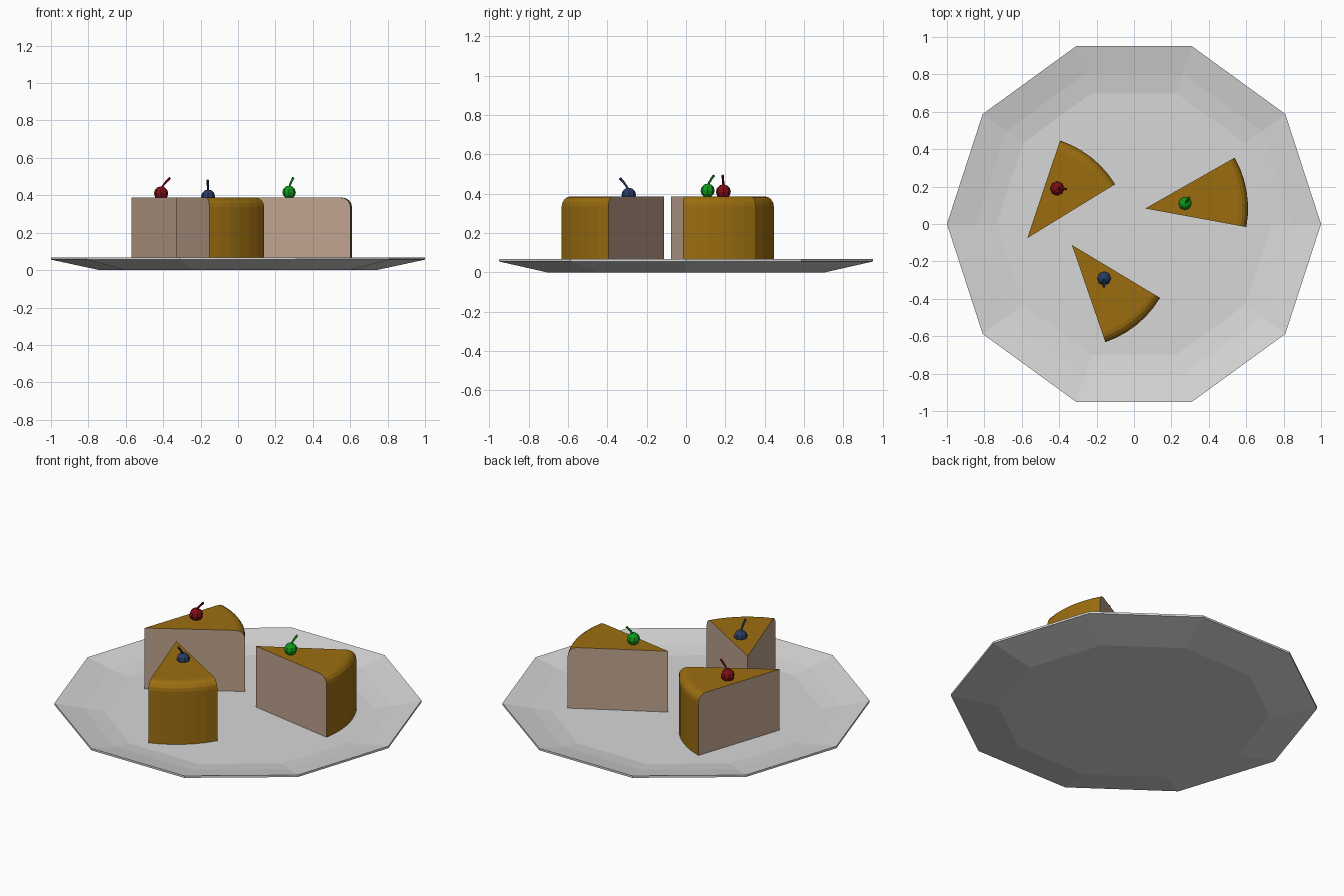
import bpy, bmesh
from math import sin, cos, pi, radians
from mathutils import Vector

if "Cube" in bpy.data.objects:
    bpy.data.objects.remove(bpy.data.objects["Cube"])


def material(name, rgb):
    m = bpy.data.materials.new(name)
    m.diffuse_color = (*rgb, 1)
    m.use_nodes = True
    m.node_tree.nodes["Principled BSDF"].inputs["Base Color"].default_value = m.diffuse_color
    return m


GREY = material("plate grey", (0.68, 0.68, 0.68))
CRUST = material("golden crust", (0.33, 0.155, 0.005))
CUT = material("cream filling", (0.52, 0.365, 0.27))
RED = material("dark red", (0.20, 0.004, 0.008))
GREEN = material("bright green", (0.005, 0.32, 0.01))
BLUE = material("navy blue", (0.022, 0.045, 0.13))


def finish(bm, name, mats):
    bmesh.ops.recalc_face_normals(bm, faces=bm.faces)
    me = bpy.data.meshes.new(name)
    bm.to_mesh(me)
    bm.free()
    for m in mats:
        me.materials.append(m)
    ob = bpy.data.objects.new(name, me)
    bpy.context.collection.objects.link(ob)
    return ob


# Plate: ten-sided lathe profile, from the underside round to the floor
def plate():
    bm = bmesh.new()
    profile = [(0.74, 0), (1, 0.056), (1, 0.068), (0.845, 0.036), (0.735, 0.021)]
    rings = [[bm.verts.new((r * cos(2 * pi * i / 10), r * sin(2 * pi * i / 10), z))
              for i in range(10)] for r, z in profile]
    for a, b in zip(rings, rings[1:]):
        for i in range(10):
            j = (i + 1) % 10
            bm.faces.new((a[i], a[j], b[j], b[i]))
    bm.faces.new(rings[0])
    bm.faces.new(rings[-1])
    finish(bm, "plate", [GREY])


# Cake slice: 40 degree wedge with a rounded outer top edge
def slice_of_cake(name, apex, direction, radius=0.55, bottom=0.021, top=0.387, fillet=0.05):
    bm = bmesh.new()
    profile = [(radius, bottom)]
    for k in range(5):
        a = pi / 2 * k / 4
        profile.append((radius - fillet + fillet * cos(a), top - fillet + fillet * sin(a)))
    steps = 6
    low = bm.verts.new((*apex, bottom))
    high = bm.verts.new((*apex, top))
    cols = []
    for i in range(steps + 1):
        t = radians(direction - 20 + 40 * i / steps)
        cols.append([bm.verts.new((apex[0] + r * cos(t), apex[1] + r * sin(t), z))
                     for r, z in profile])
    for a, b in zip(cols, cols[1:]):
        for k in range(len(profile) - 1):
            bm.faces.new((a[k], b[k], b[k + 1], a[k + 1]))
    bm.faces.new([high] + [c[-1] for c in cols])
    # cut sides and base show the filling
    for loop in ([low] + cols[0] + [high], [low] + cols[-1] + [high],
                 [low] + [c[0] for c in cols]):
        bm.faces.new(loop).material_index = 1
    finish(bm, name, [CRUST, CUT])


# Berry with a curved, tapered stem
def berry(name, centre, radius, tip, mat):
    c, tip = Vector(centre), Vector(tip)
    bm = bmesh.new()
    bmesh.ops.create_uvsphere(bm, u_segments=8, v_segments=6, radius=radius)
    bmesh.ops.translate(bm, verts=bm.verts, vec=c)
    finish(bm, name + "_berry", [mat])

    base = c + Vector((0, 0, radius * 0.6))
    bend = base.lerp(tip, 0.45)
    bend.x, bend.y = base.x * 0.75 + tip.x * 0.25, base.y * 0.75 + tip.y * 0.25
    bm = bmesh.new()
    rings = []
    for k in range(4):
        t = k / 3
        p = base.lerp(bend, t).lerp(bend.lerp(tip, t), t)
        d = (bend - base).lerp(tip - bend, t).normalized()
        u = d.cross(Vector((0, 1, 0))).normalized()
        v = d.cross(u)
        r = 0.005 + 0.002 * t
        rings.append([bm.verts.new(p + r * (u * cos(pi * i / 2.5) + v * sin(pi * i / 2.5)))
                      for i in range(5)])
    for a, b in zip(rings, rings[1:]):
        for i in range(5):
            j = (i + 1) % 5
            bm.faces.new((a[i], a[j], b[j], b[i]))
    bm.faces.new(rings[0])
    bm.faces.new(rings[-1])
    finish(bm, name + "_stem", [mat])


plate()
slice_of_cake("right_slice", (0.06, 0.083), 9.6)
slice_of_cake("left_slice", (-0.57, -0.075), 51.5)
slice_of_cake("front_slice", (-0.332, -0.112), -51)
berry("green", (0.273, 0.11, 0.416), 0.036, (0.296, 0.142, 0.493), GREEN)
berry("red", (-0.411, 0.19, 0.41), 0.038, (-0.362, 0.187, 0.493), RED)
berry("blue", (-0.16, -0.291, 0.394), 0.037, (-0.162, -0.336, 0.48), BLUE)
